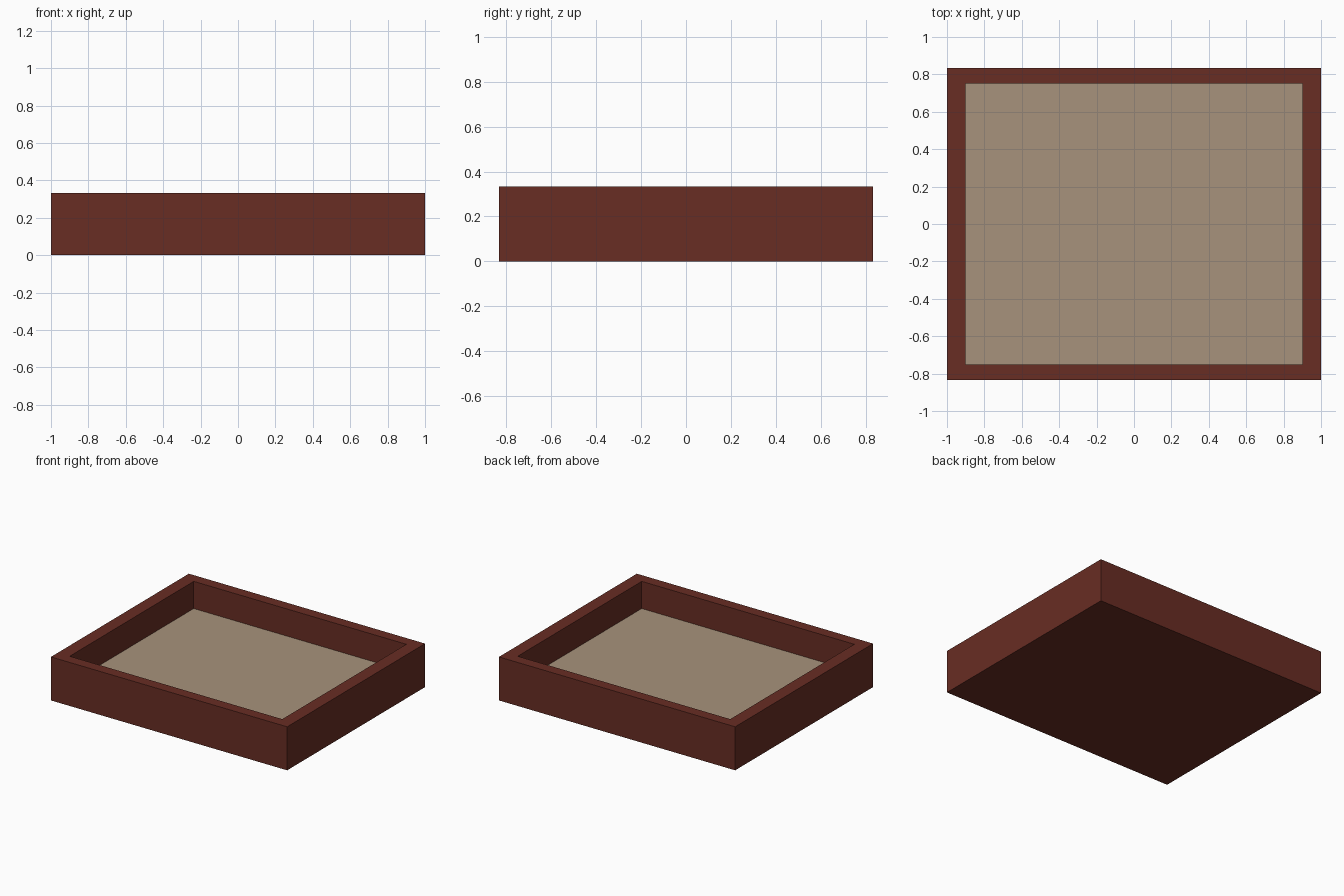
import bpy
import bmesh

default_cube = bpy.data.objects.get("Cube")
if default_cube:
    bpy.data.objects.remove(default_cube, do_unlink=True)

# Overall size and the recess
LENGTH, WIDTH, HEIGHT = 2.0, 1.667, 0.333
INNER_X, INNER_Y = 0.9, 0.75
FLOOR_Z = 0.125


def make_material(name, rgb):
    mat = bpy.data.materials.new(name)
    mat.use_nodes = True
    color = (*rgb, 1.0)
    mat.diffuse_color = color
    mat.node_tree.nodes["Principled BSDF"].inputs["Base Color"].default_value = color
    return mat


wood = make_material("dark red wood", (0.138, 0.026, 0.017))
lining = make_material("tan lining", (0.39, 0.29, 0.2))

# Tray: a box whose top face is inset to the rim, then sunk to the floor
bm = bmesh.new()
bmesh.ops.create_cube(bm, size=1.0)
for v in bm.verts:
    v.co.x *= LENGTH
    v.co.y *= WIDTH
    v.co.z = HEIGHT if v.co.z > 0 else 0.0

top = max(bm.faces, key=lambda f: f.calc_center_median().z)
bmesh.ops.inset_region(bm, faces=[top], thickness=0.05)
for v in top.verts:
    v.co.x = INNER_X if v.co.x > 0 else -INNER_X
    v.co.y = INNER_Y if v.co.y > 0 else -INNER_Y

floor = bmesh.ops.extrude_discrete_faces(bm, faces=[top])["faces"][0]
for v in floor.verts:
    v.co.z = FLOOR_Z
floor.material_index = 1
bmesh.ops.recalc_face_normals(bm, faces=bm.faces)

mesh = bpy.data.meshes.new("tray")
bm.to_mesh(mesh)
bm.free()
mesh.materials.append(wood)
mesh.materials.append(lining)
tray = bpy.data.objects.new("tray", mesh)
bpy.context.collection.objects.link(tray)
